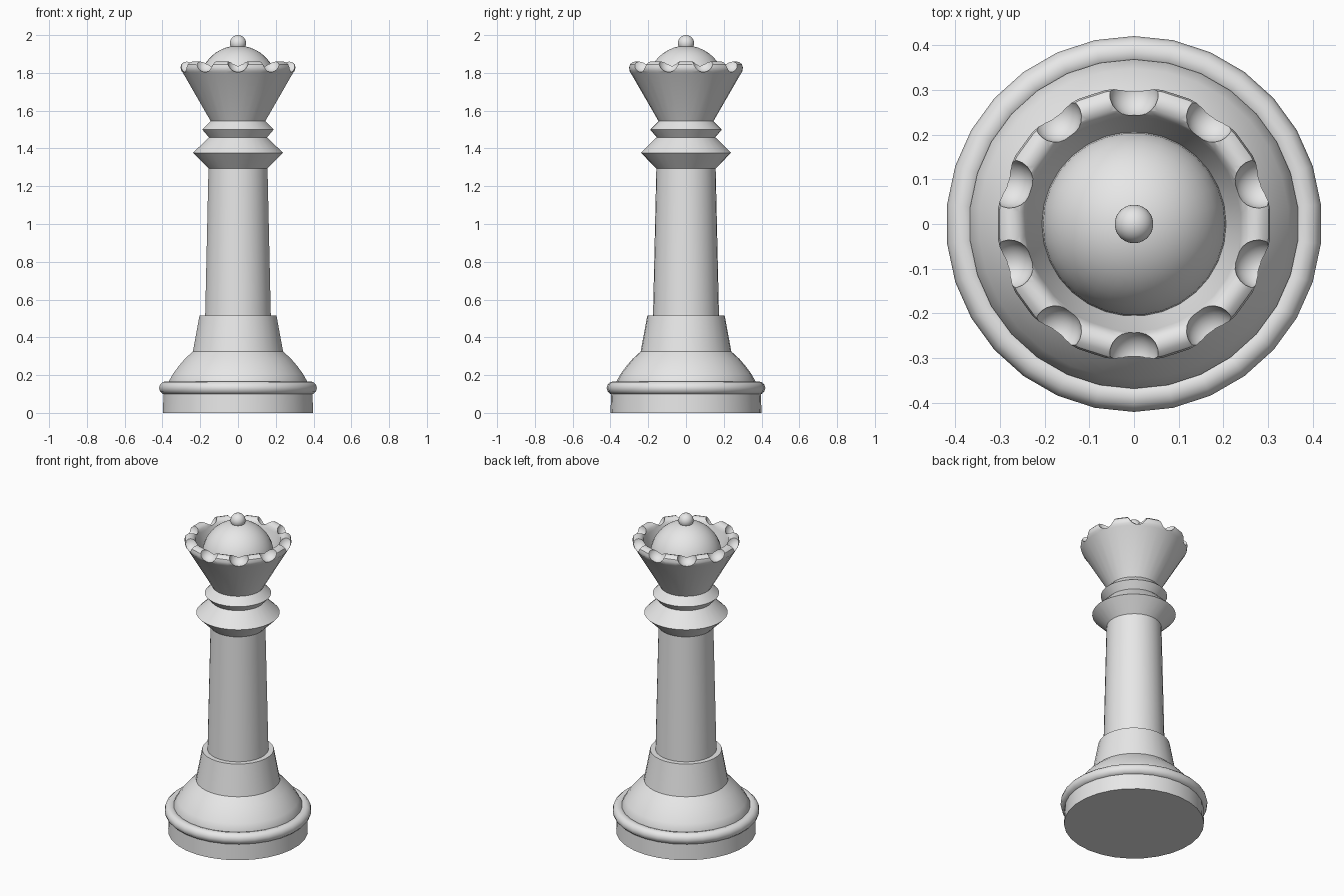
import bpy, bmesh
from math import sin, cos, pi, radians
from mathutils import Matrix

SIDES = 30

default = bpy.data.objects.get("Cube")
if default:
    bpy.data.objects.remove(default, do_unlink=True)

grey = bpy.data.materials.new("light grey")
grey.use_nodes = True
grey.diffuse_color = (0.8, 0.8, 0.8, 1)
grey.node_tree.nodes["Principled BSDF"].inputs["Base Color"].default_value = (0.8, 0.8, 0.8, 1)


def finish(name, bm):
    bmesh.ops.recalc_face_normals(bm, faces=bm.faces)
    mesh = bpy.data.meshes.new(name)
    bm.to_mesh(mesh)
    bm.free()
    mesh.materials.append(grey)
    obj = bpy.data.objects.new(name, mesh)
    bpy.context.collection.objects.link(obj)
    return obj


def activate(obj):
    bpy.ops.object.select_all(action='DESELECT')
    obj.select_set(True)
    bpy.context.view_layer.objects.active = obj


def smooth(obj, angle=32):
    activate(obj)
    bpy.ops.object.shade_smooth_by_angle(angle=radians(angle))


def lathe(name, profile, closed=False):
    """Turn (radius, height) points around z; cap the ends unless closed."""
    bm = bmesh.new()
    rings = []
    for r, z in profile:
        angles = [pi / 2 + 2 * pi * i / SIDES for i in range(SIDES)]
        rings.append([bm.verts.new((r * cos(a), r * sin(a), z)) for a in angles])
    pairs = list(zip(rings, rings[1:]))
    if closed:
        pairs.append((rings[-1], rings[0]))
    else:
        bm.faces.new(rings[0])
        bm.faces.new(rings[-1])
    for low, high in pairs:
        for i in range(SIDES):
            j = (i + 1) % SIDES
            bm.faces.new((low[i], low[j], high[j], high[i]))
    return finish(name, bm)


def ball(name, radius, z):
    bm = bmesh.new()
    bmesh.ops.create_uvsphere(bm, u_segments=SIDES, v_segments=20, radius=radius,
                              matrix=Matrix.Translation((0, 0, z)) @ Matrix.Rotation(pi / 2, 4, 'Z'))
    return finish(name, bm)


# Base: foot, rounded bead, domed step and skirt
smooth(lathe("base_foot", [(0.40, 0), (0.395, 0.13)]))
bead = [(0.385 + 0.035 * cos(a), 0.132 + 0.035 * sin(a))
        for a in (2 * pi * i / 12 for i in range(12))]
smooth(lathe("base_bead", bead, closed=True), 40)
smooth(lathe("base_dome", [(0.368, 0.14), (0.368, 0.167), (0.347, 0.205), (0.317, 0.246),
                           (0.282, 0.287), (0.24, 0.325)]))
smooth(lathe("skirt", [(0.24, 0.325), (0.205, 0.515)]))

# Column and the two angular collars
smooth(lathe("column", [(0.175, 0.5), (0.157, 1.3)]))
smooth(lathe("lower_collar", [(0.157, 1.294), (0.239, 1.377), (0.155, 1.459)]))
smooth(lathe("upper_collar", [(0.155, 1.459), (0.19, 1.50), (0.145, 1.545)]))

# Crown: flared cup with a rounded rim
crown = lathe("crown", [(0.145, 1.544), (0.293, 1.80), (0.302, 1.811), (0.306, 1.828),
                        (0.302, 1.845), (0.290, 1.856), (0.274, 1.860), (0.257, 1.855),
                        (0.245, 1.843), (0.240, 1.825), (0.205, 1.735)])

# Ten scooped notches around the rim
bm = bmesh.new()
for i in range(10):
    place = (Matrix.Rotation(pi / 2 + 2 * pi * i / 10, 4, 'Z')
             @ Matrix.Translation((0.293, 0, 1.859)))
    bmesh.ops.create_uvsphere(bm, u_segments=24, v_segments=16, radius=0.055, matrix=place)
cutter = finish("notch_cutter", bm)
cutter.hide_render = True
cut = crown.modifiers.new("notches", 'BOOLEAN')
cut.operation = 'DIFFERENCE'
cut.solver = 'EXACT'
cut.object = cutter
activate(crown)
bpy.ops.object.modifier_apply(modifier="notches")
bpy.data.objects.remove(cutter, do_unlink=True)
smooth(crown)

# Domed top and finial
smooth(ball("crown_dome", 0.206, 1.738))
smooth(ball("finial", 0.043, 1.957))
